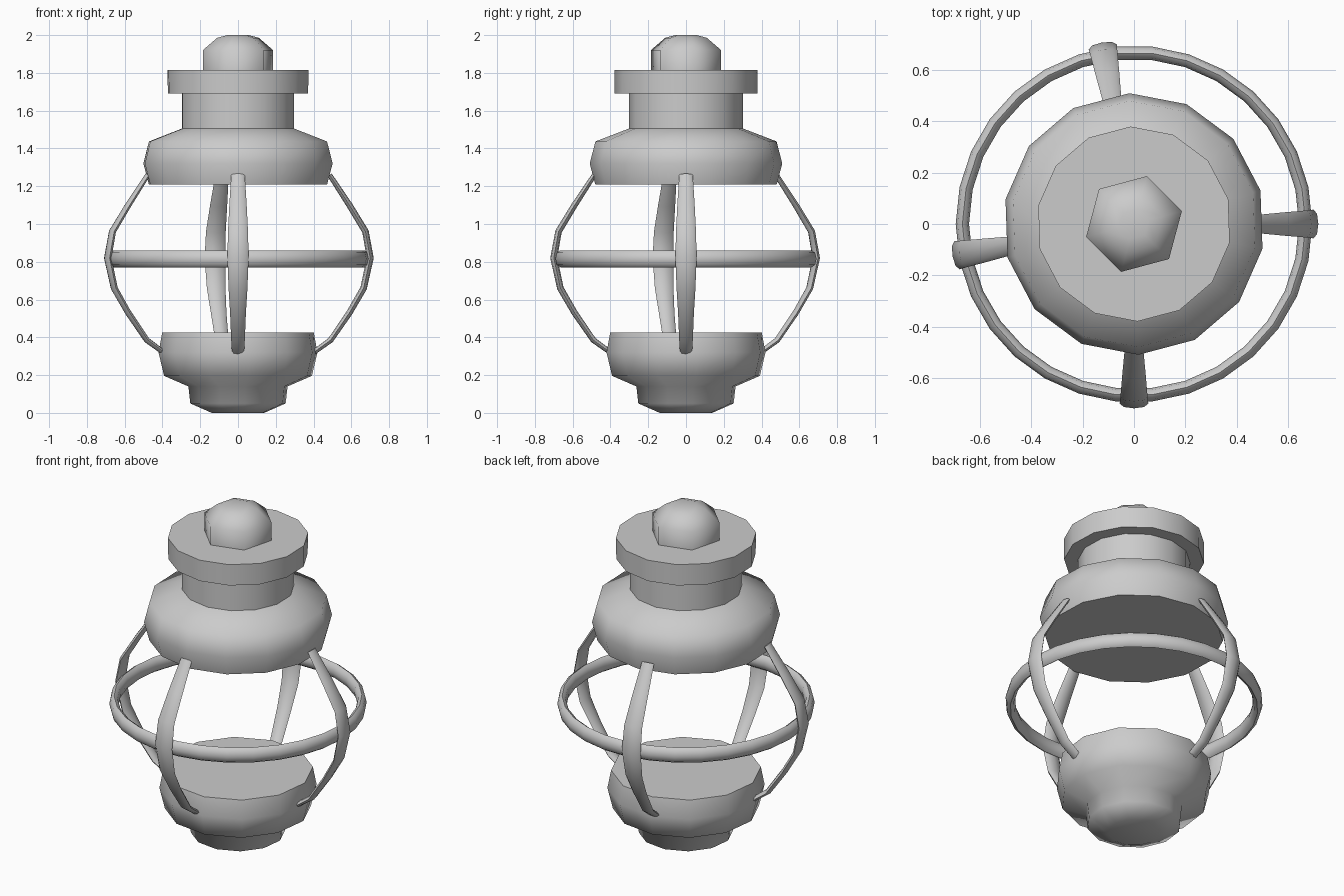
import bpy, bmesh
from math import sin, cos, pi, radians
from mathutils import Vector, Matrix

if "Cube" in bpy.data.objects:
    bpy.data.objects.remove(bpy.data.objects["Cube"])


def finish(bm, name, angle):
    bmesh.ops.recalc_face_normals(bm, faces=bm.faces)
    mesh = bpy.data.meshes.new(name)
    bm.to_mesh(mesh)
    bm.free()
    obj = bpy.data.objects.new(name, mesh)
    bpy.context.collection.objects.link(obj)
    bpy.ops.object.select_all(action='DESELECT')
    obj.select_set(True)
    bpy.context.view_layer.objects.active = obj
    bpy.ops.object.shade_smooth_by_angle(angle=radians(angle))
    return obj


def loft(name, rings, closed=False, angle=60):
    """Skin a list of point rings; cap the ends or join them into a loop."""
    bm = bmesh.new()
    rows = [[bm.verts.new(p) for p in ring] for ring in rings]
    n = len(rows[0])
    pairs = list(zip(rows, rows[1:])) + ([(rows[-1], rows[0])] if closed else [])
    for a, b in pairs:
        for i in range(n):
            j = (i + 1) % n
            bm.faces.new((a[i], a[j], b[j], b[i]))
    if not closed:
        bm.faces.new(rows[0])
        bm.faces.new(rows[-1])
    return finish(bm, name, angle)


def lathe(name, profile, sides, phase=0, closed=False, angle=60):
    """Revolve (radius, z) points around z."""
    rings = [[(r * cos(2 * pi * i / sides + radians(phase)),
               r * sin(2 * pi * i / sides + radians(phase)), z)
              for i in range(sides)] for r, z in profile]
    return loft(name, rings, closed, angle)


def bar(name, direction):
    """Bowed guard bar: radius, z, half width, half thickness at each station."""
    stations = [(0.40, 0.32, 0.032, 0.012), (0.49, 0.385, 0.036, 0.014),
                (0.59, 0.53, 0.042, 0.015), (0.665, 0.66, 0.050, 0.016),
                (0.70, 0.82, 0.056, 0.017), (0.675, 0.96, 0.053, 0.016),
                (0.59, 1.10, 0.046, 0.015), (0.485, 1.26, 0.036, 0.012)]
    rings = []
    turn = Matrix.Rotation(radians(direction), 4, 'Z')
    for k, (r, z, w, t) in enumerate(stations):
        a = stations[max(k - 1, 0)]
        b = stations[min(k + 1, len(stations) - 1)]
        tangent = Vector((b[0] - a[0], 0, b[1] - a[1])).normalized()
        out = Vector((tangent.z, 0, -tangent.x))
        rings.append([turn @ (Vector((r, 0, z)) + out * t * 1.1 * sin(pi * i / 4)
                              + Vector((0, w * cos(pi * i / 4), 0)))
                      for i in range(8)])
    return loft(name, rings)


# Base with stepped foot
lathe("base", [(0.14, 0), (0.255, 0.05), (0.265, 0.14), (0.395, 0.196),
               (0.425, 0.32), (0.405, 0.425)], 12, 8)

# Roof, neck and collar
lathe("roof", [(0.48, 1.208), (0.51, 1.32), (0.48, 1.437), (0.303, 1.505),
               (0.303, 1.69), (0.378, 1.69), (0.38, 1.815)], 14, 92)

# Six-sided knob
lathe("top_knob", [(0.193, 1.80), (0.193, 1.92), (0.115, 1.985), (0.06, 2.0)],
      6, 15, angle=75)

# Horizontal guard ring, oval in section
lathe("guard_ring", [(0.669 + 0.026 * cos(pi * i / 4), 0.816 + 0.045 * sin(pi * i / 4))
                     for i in range(8)], 30, closed=True)

# Four guard bars, two of them slightly off the axes
for label, direction in (("right", 0), ("back", 100), ("left", 190), ("front", 270)):
    bar(label + "_guard_bar", direction)
